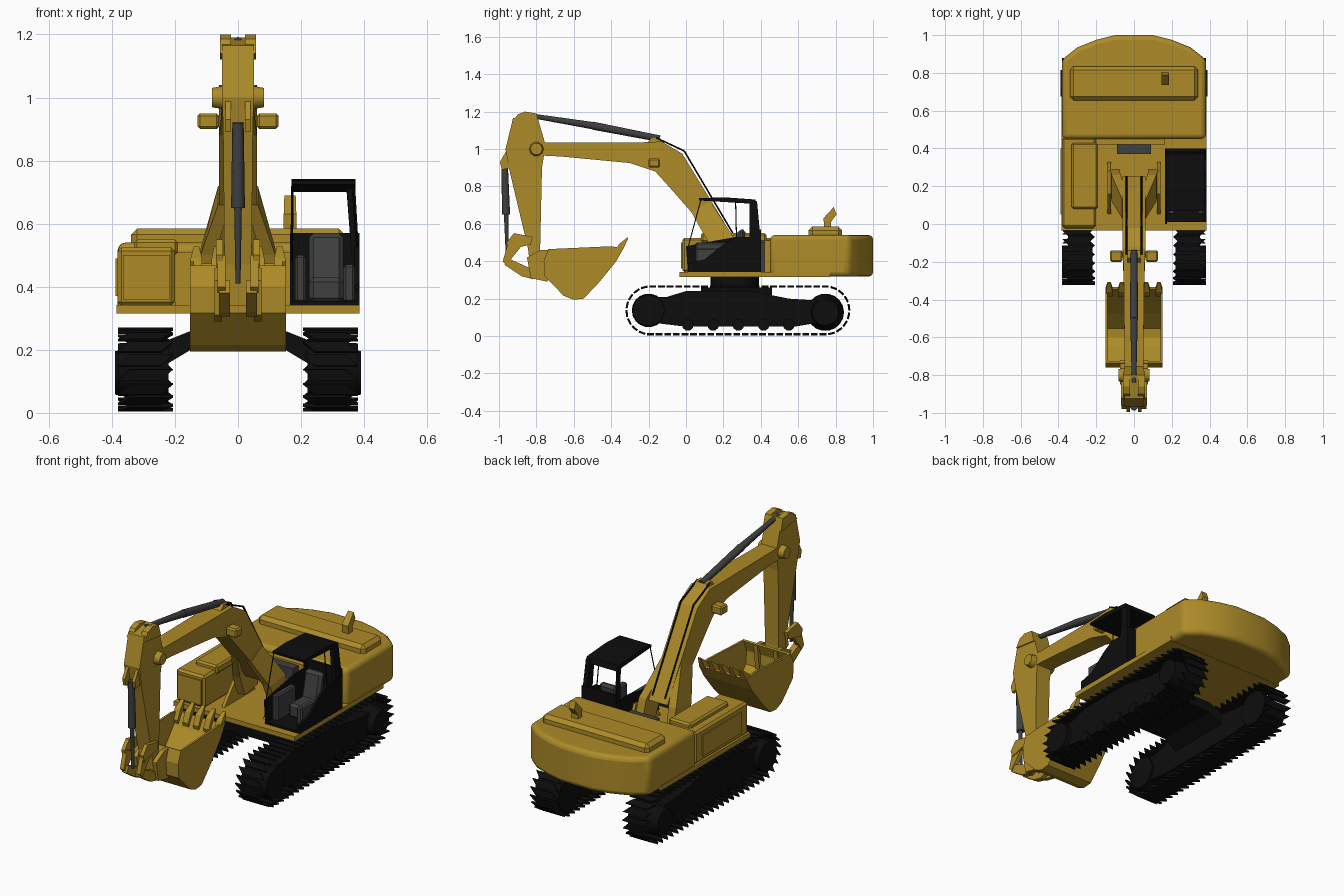
import bpy, bmesh, math
from mathutils import Vector

cube = bpy.data.objects.get("Cube")
if cube:
    bpy.data.objects.remove(cube)


def material(name, rgb):
    m = bpy.data.materials.new(name)
    m.use_nodes = True
    m.diffuse_color = (*rgb, 1)
    m.node_tree.nodes["Principled BSDF"].inputs["Base Color"].default_value = (*rgb, 1)
    return m


YELLOW = material("yellow paint", (0.42, 0.26, 0.022))
BLACK = material("black steel", (0.004, 0.004, 0.004))
GREY = material("dark grey", (0.05, 0.05, 0.052))


def finish(name, bm, mat, bevel=0, smooth=False):
    bmesh.ops.recalc_face_normals(bm, faces=bm.faces)
    me = bpy.data.meshes.new(name)
    bm.to_mesh(me)
    bm.free()
    me.materials.append(mat)
    ob = bpy.data.objects.new(name, me)
    bpy.context.collection.objects.link(ob)
    if bevel:
        mod = ob.modifiers.new("Bevel", "BEVEL")
        mod.width, mod.segments = bevel, 3 if smooth else 1
    if smooth:
        bpy.ops.object.select_all(action="DESELECT")
        ob.select_set(True)
        bpy.context.view_layer.objects.active = ob
        bpy.ops.object.shade_smooth_by_angle(angle=math.radians(40))
    return ob


def rings(bm, loops):
    """Skin a list of equal vertex loops and cap both ends."""
    vs = [[bm.verts.new(p) for p in loop] for loop in loops]
    n = len(vs[0])
    for a, b in zip(vs, vs[1:]):
        for i in range(n):
            bm.faces.new((a[i], a[(i + 1) % n], b[(i + 1) % n], b[i]))
    bm.faces.new(vs[0])
    bm.faces.new(vs[-1])


def prism(name, pts, lo, hi, mat, axis="x", bevel=0, smooth=False):
    """Extrude a flat profile along one axis; profile uses the other two in order."""
    place = {"x": lambda p, t: (t, *p), "y": lambda p, t: (p[0], t, p[1]),
             "z": lambda p, t: (*p, t)}[axis]
    bm = bmesh.new()
    rings(bm, [[place(p, t) for p in pts] for t in (lo, hi)])
    return finish(name, bm, mat, bevel, smooth)


def box(name, x, y, z, mat, bevel=0):
    pts = [(y[0], z[0]), (y[1], z[0]), (y[1], z[1]), (y[0], z[1])]
    return prism(name, pts, x[0], x[1], mat, bevel=bevel)


def beam(name, sections, mat):
    """Loft boxes; a section is lower y, z, upper y, z, half width, centre x."""
    bm = bmesh.new()
    rings(bm, [[(c - w, a, b), (c + w, a, b), (c + w, d, e), (c - w, d, e)]
               for a, b, d, e, w, c in sections])
    return finish(name, bm, mat)


def rod(name, p, q, r0, r1, mat, n=14):
    p, q = Vector(p), Vector(q)
    turn = (q - p).to_track_quat("Z", "Y")
    ring = [(math.cos(2 * math.pi * i / n), math.sin(2 * math.pi * i / n), 0) for i in range(n)]
    bm = bmesh.new()
    rings(bm, [[c + turn @ (Vector(v) * r) for v in ring] for c, r in ((p, r0), (q, r1))])
    return finish(name, bm, mat, smooth=True)


# Undercarriage: two tracks joined by a centre frame
Y0, Y1, ZC, R = -0.19, 0.745, 0.137, 0.128


def track_point(d):
    """Position and tangent angle at distance d round the track."""
    run, arc = Y1 - Y0, math.pi * R
    if d < run:
        return Y0 + d, ZC - R, 0
    d -= run
    if d < arc:
        a = d / R
        return Y1 + R * math.sin(a), ZC - R * math.cos(a), a
    d -= arc
    if d < run:
        return Y1 - d, ZC + R, math.pi
    a = math.pi + (d - run) / R
    return Y0 + R * math.sin(a), ZC - R * math.cos(a), a


frame = [(-0.25, 0.08), (-0.27, 0.15), (-0.2, 0.21), (-0.1, 0.21), (0, 0.24), (0.35, 0.24),
         (0.55, 0.2), (0.7, 0.19), (0.78, 0.12), (0.7, 0.07), (0.58, 0.05), (0, 0.05)]
SHOES = 58
for s, side in ((-1, "right"), (1, "left")):
    prism(side + "_track_frame", frame, s * 0.23, s * 0.35, BLACK)
    rod(side + "_idler", (s * 0.22, Y0 - 0.01, ZC), (s * 0.38, Y0 - 0.01, ZC), 0.09, 0.085, BLACK, 18)
    rod(side + "_sprocket", (s * 0.22, Y1, ZC - 0.01), (s * 0.39, Y1, ZC - 0.01), 0.1, 0.07, BLACK, 18)
    for i in range(5):
        y = 0.01 + i * 0.135
        rod(f"{side}_roller_{i + 1}", (s * 0.24, y, 0.06), (s * 0.36, y, 0.06), 0.032, 0.032, BLACK, 10)
    bm = bmesh.new()
    total = 2 * (Y1 - Y0) + 2 * math.pi * R
    for i in range(SHOES):
        y, z, a = track_point(i * total / SHOES)
        t, n = Vector((0, math.cos(a), math.sin(a))), Vector((0, math.sin(a), -math.cos(a)))
        c = Vector((s * 0.293, y, z))
        plan = [(-0.087, -0.018), (0.05, -0.018), (0.087, 0.018), (-0.05, 0.018)]
        rings(bm, [[c + Vector((u * s, 0, 0)) + t * v + n * h for u, v in plan] for h in (-0.006, 0.005)])
    finish(side + "_track_shoes", bm, BLACK)

prism("centre_frame", [(-0.25, 0.14), (-0.15, 0.2), (0.15, 0.2), (0.25, 0.14), (0.25, 0.22),
                       (0.15, 0.26), (-0.15, 0.26), (-0.25, 0.22)], 0.08, 0.46, BLACK, "y")
rod("turntable", (0, 0.26, 0.2), (0, 0.26, 0.32), 0.13, 0.13, BLACK, 24)

# Upper deck and machine house
box("deck", (-0.385, 0.385), (-0.035, 0.77), (0.315, 0.342), YELLOW)
outline = [(-0.38, 0.45), (0.38, 0.45), (0.382, 0.87), (0.3, 0.935), (0.2, 0.975), (0.1, 1),
           (-0.1, 1), (-0.2, 0.975), (-0.3, 0.935), (-0.382, 0.87)]
prism("counterweight", outline, 0.318, 0.54, YELLOW, "z", 0.025, True)
box("hood", (-0.34, 0.34), (0.655, 0.835), (0.52, 0.585), YELLOW, 0.02)
beam("exhaust", [(0.74, 0.575, 0.775, 0.575, 0.02, 0.165), (0.735, 0.63, 0.775, 0.61, 0.02, 0.165),
                 (0.79, 0.69, 0.805, 0.65, 0.018, 0.165)], YELLOW)
box("side_locker", (-0.382, -0.2), (-0.02, 0.46), (0.34, 0.525), YELLOW, 0.012)
box("raised_locker", (-0.33, -0.19), (0.08, 0.43), (0.5, 0.55), YELLOW, 0.01)
box("locker_side_panel", (-0.388, -0.38), (0.05, 0.4), (0.37, 0.49), YELLOW)
box("locker_front_panel", (-0.365, -0.215), (-0.027, -0.018), (0.36, 0.5), YELLOW)
box("inner_bulkhead", (-0.2, 0.165), (0.42, 0.46), (0.34, 0.51), YELLOW)
box("valve_block", (-0.09, 0.09), (0.37, 0.45), (0.34, 0.5), GREY)

# Open cab
CX0, CX1 = 0.165, 0.385
box("cab_floor", (CX0, CX1), (0.01, 0.4), (0.34, 0.355), BLACK)
box("cab_back", (CX0, CX1), (0.385, 0.4), (0.34, 0.57), BLACK)
outer = [(0.01, 0.34), (0.01, 0.39), (0.1, 0.41), (0.2, 0.49), (0.27, 0.53), (0.4, 0.53), (0.4, 0.34)]
inner = [(0.01, 0.34), (0, 0.48), (0.1, 0.5), (0.27, 0.53), (0.4, 0.53), (0.4, 0.34)]
prism("cab_door", outer, CX1 - 0.015, CX1, BLACK)
prism("cab_inner_wall", inner, CX0, CX0 + 0.01, BLACK)
prism("cab_roof", [(0.07, 0.725), (0.07, 0.737), (0.2, 0.742), (0.37, 0.73), (0.38, 0.7), (0.34, 0.708)],
      CX0 + 0.005, CX1 - 0.012, BLACK)
beam("rear_outer_pillar", [(0.34, 0.5, 0.4, 0.5, 0.012, 0.372), (0.34, 0.73, 0.38, 0.72, 0.014, 0.357)], BLACK)
beam("rear_inner_pillar", [(0.36, 0.5, 0.4, 0.5, 0.004, 0.17), (0.35, 0.73, 0.38, 0.72, 0.004, 0.173)], BLACK)
rod("front_inner_pillar", (0.17, 0.01, 0.47), (0.173, 0.08, 0.73), 0.003, 0.003, BLACK, 6)
rod("middle_pillar", (0.378, 0.27, 0.52), (0.362, 0.265, 0.73), 0.003, 0.003, BLACK, 6)
box("seat_base", (0.225, 0.335), (0.13, 0.28), (0.35, 0.43), GREY, 0.015)
prism("seat_back", [(0.24, 0.4), (0.28, 0.57), (0.32, 0.57), (0.3, 0.4)], 0.225, 0.335, GREY, bevel=0.015)
for name, x, top in (("inner_console", 0.198, 0.5), ("outer_console", 0.353, 0.47)):
    box(name, (x - 0.018, x + 0.018), (0.05, 0.22), (0.35, top), GREY, 0.008)

# Boom with a forked foot
beam("boom", [(-0.77, 0.965, -0.77, 1.035, 0.05, 0), (-0.67, 0.96, -0.67, 1.035, 0.05, 0),
              (-0.3, 0.925, -0.25, 1.035, 0.055, 0), (-0.165, 0.88, -0.13, 1.04, 0.06, 0),
              (-0.11, 0.82, -0.02, 0.975, 0.06, 0), (0.075, 0.61, 0.185, 0.64, 0.06, 0),
              (0.155, 0.5, 0.255, 0.52, 0.06, 0)], YELLOW)
prism("boom_top_bracket", [(-0.22, 1.02), (-0.18, 1.065), (-0.14, 1.06), (-0.1, 1.01)], -0.035, 0.035, YELLOW)
for s, side in ((-1, "right"), (1, "left")):
    beam(side + "_boom_foot", [(0.03, 0.66, 0.13, 0.72, 0.018, s * 0.045), (0.12, 0.5, 0.26, 0.52, 0.024, s * 0.095),
                               (0.17, 0.38, 0.29, 0.4, 0.024, s * 0.1)], YELLOW)
    prism(side + "_boom_mount", [(0.05, 0.34), (0.16, 0.47), (0.28, 0.49), (0.33, 0.34)],
          s * 0.122, s * 0.14, YELLOW)
    box(side + "_work_lamp", (s * 0.06, s * 0.128), (-0.2, -0.14), (0.9, 0.95), YELLOW, 0.008)
    rod(side + "_arm_pivot", (s * 0.04, -0.8, 1), (s * 0.083, -0.8, 1), 0.04, 0.032, YELLOW, 10)
    rod(side + "_boom_hose_upper", (s * 0.04, -0.16, 1.06), (s * 0.04, -0.01, 0.99), 0.005, 0.005, BLACK, 6)
    rod(side + "_boom_hose_lower", (s * 0.04, -0.01, 0.99), (s * 0.04, 0.25, 0.55), 0.005, 0.005, BLACK, 6)

# Arm, its cylinders and the bucket linkage
beam("arm", [(-0.925, 1.165, -0.8, 1.19, 0.05, 0), (-0.965, 1, -0.75, 1.02, 0.05, 0),
             (-0.945, 0.89, -0.77, 0.9, 0.047, 0), (-0.845, 0.47, -0.78, 0.46, 0.043, 0),
             (-0.83, 0.34, -0.77, 0.34, 0.043, 0)], YELLOW)
for s, side in ((-1, "right"), (1, "left")):
    prism(side + "_arm_head", [(-0.93, 1.14), (-0.9, 1.185), (-0.86, 1.2), (-0.8, 1.19), (-0.78, 1.12)],
          s * 0.022, s * 0.057, YELLOW)
    prism(side + "_cylinder_bracket", [(-0.95, 1.01), (-0.995, 0.93), (-0.985, 0.89), (-0.92, 0.9)],
          s * 0.022, s * 0.04, YELLOW)
    prism(side + "_upper_link", [(-0.92, 0.55), (-0.96, 0.5), (-0.95, 0.46), (-0.83, 0.49), (-0.82, 0.53)],
          s * 0.048, s * 0.07, YELLOW)
    prism(side + "_middle_link", [(-0.95, 0.5), (-0.98, 0.4), (-0.96, 0.38), (-0.88, 0.48)],
          s * 0.04, s * 0.065, YELLOW)
    prism(side + "_lower_link", [(-0.97, 0.38), (-0.96, 0.42), (-0.85, 0.37), (-0.74, 0.34), (-0.82, 0.305), (-0.88, 0.32)],
          s * 0.025, s * 0.06, YELLOW)
    prism(side + "_bucket_ear", [(-0.85, 0.42), (-0.83, 0.31), (-0.74, 0.29), (-0.72, 0.46), (-0.78, 0.46)],
          s * 0.05, s * 0.075, YELLOW)
rod("arm_cylinder", (0, -0.5, 1.125), (0, -0.14, 1.055), 0.022, 0.018, GREY)
rod("arm_piston", (0, -0.84, 1.18), (0, -0.5, 1.125), 0.012, 0.02, GREY)
rod("bucket_cylinder", (0, -0.97, 0.92), (0, -0.962, 0.65), 0.018, 0.022, GREY)
rod("bucket_piston", (0, -0.962, 0.65), (0, -0.955, 0.41), 0.012, 0.008, GREY)

# Bucket: curved shell, side plates and teeth
shell = [(-0.34, 0.47), (-0.38, 0.4), (-0.47, 0.29), (-0.55, 0.205), (-0.6, 0.2), (-0.65, 0.22),
         (-0.75, 0.32), (-0.755, 0.4), (-0.73, 0.465)]
W = 0.152
bm = bmesh.new()
rows = [[bm.verts.new((x, *p)) for x in (-W, W)] for p in shell]
for a, b in zip(rows, rows[1:]):
    bm.faces.new((a[0], a[1], b[1], b[0]))
ob = finish("bucket_shell", bm, YELLOW)
mod = ob.modifiers.new("Thickness", "SOLIDIFY")
mod.thickness, mod.offset = 0.012, 0
for s, side in ((-1, "right"), (1, "left")):
    prism(side + "_bucket_side", shell + [(-0.4, 0.48)], s * (W - 0.012), s * W, YELLOW)
for i in range(5):
    x = -0.132 + i * 0.066
    beam(f"bucket_tooth_{i + 1}", [(-0.375, 0.405, -0.385, 0.435, 0.018, x), (-0.335, 0.465, -0.36, 0.49, 0.018, x),
                                   (-0.308, 0.525, -0.313, 0.528, 0.009, x)], YELLOW)
